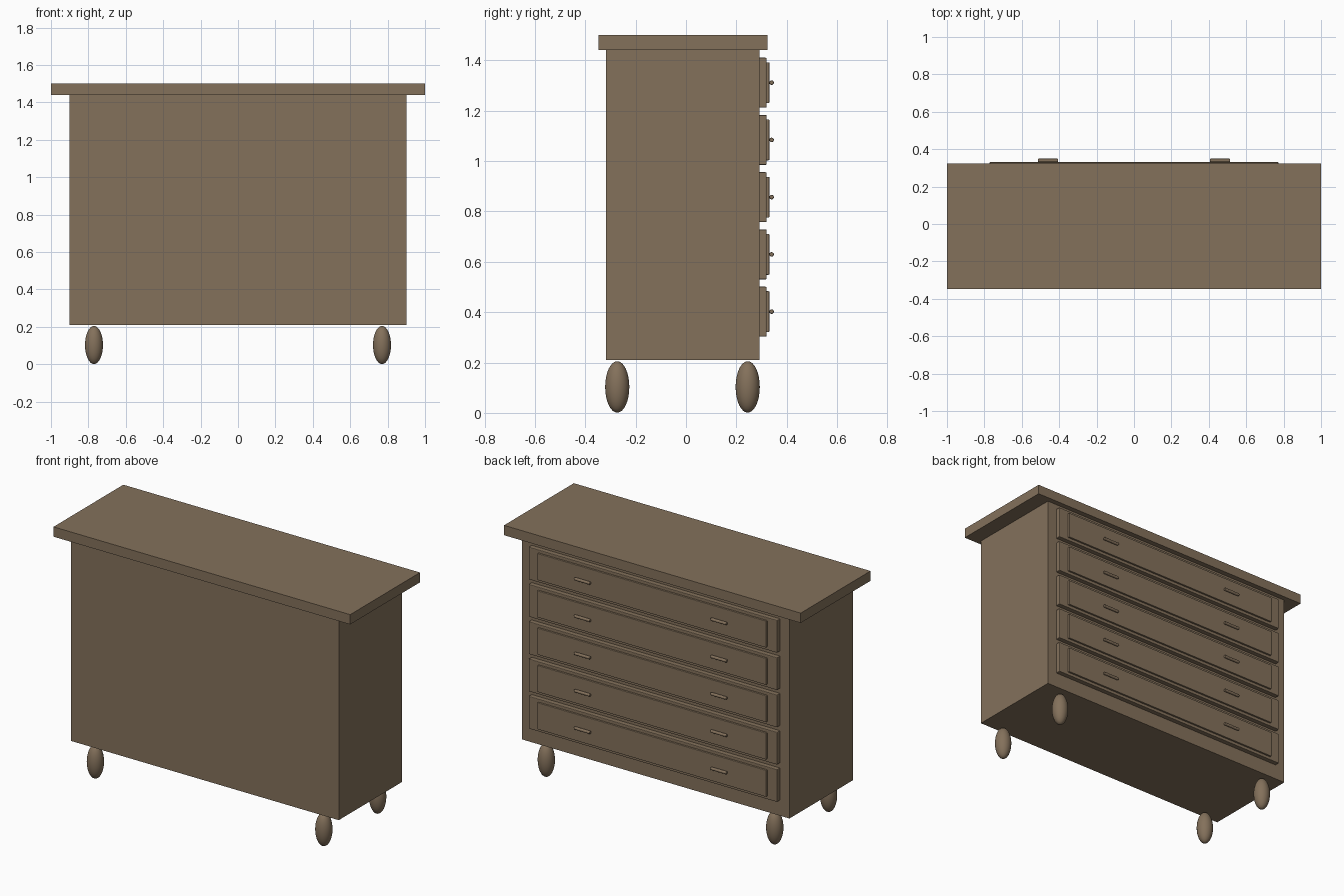
import bpy, bmesh
from mathutils import Matrix, Vector

if "Cube" in bpy.data.objects:
    bpy.data.objects.remove(bpy.data.objects["Cube"])

wood = bpy.data.materials.new("brown wood")
wood.diffuse_color = (0.23, 0.165, 0.105, 1)
wood.use_nodes = True
wood.node_tree.nodes["Principled BSDF"].inputs["Base Color"].default_value = wood.diffuse_color


def finish(name, bm, smooth=False):
    mesh = bpy.data.meshes.new(name)
    for f in bm.faces:
        f.smooth = smooth
    bm.to_mesh(mesh)
    bm.free()
    mesh.materials.append(wood)
    ob = bpy.data.objects.new(name, mesh)
    bpy.context.collection.objects.link(ob)
    return ob


def box(name, lo, hi, bevel=0):
    lo, hi = Vector(lo), Vector(hi)
    bm = bmesh.new()
    m = Matrix.Translation((lo + hi) / 2) @ Matrix.Diagonal((*(hi - lo), 1))
    bmesh.ops.create_cube(bm, size=1, matrix=m)
    if bevel:
        bmesh.ops.bevel(bm, geom=bm.edges[:], offset=bevel, segments=2,
                        profile=0.5, affect='EDGES')
    return finish(name, bm)


def foot(name, x, y):
    bm = bmesh.new()
    m = Matrix.Translation((x, y, 0.103)) @ Matrix.Diagonal((0.048, 0.048, 0.102, 1))
    bmesh.ops.create_uvsphere(bm, u_segments=32, v_segments=16, radius=1, matrix=m)
    return finish(name, bm, True)


def handle(name, x, z):
    bm = bmesh.new()
    m = Matrix.Translation((x, 0.34, z)) @ Matrix.Rotation(1.570796, 4, 'Y')
    bmesh.ops.create_cone(bm, cap_ends=True, segments=16, radius1=0.009,
                          radius2=0.009, depth=0.108, matrix=m)
    ends = [e for e in bm.edges if any(len(f.verts) > 4 for f in e.link_faces)]
    bmesh.ops.bevel(bm, geom=ends, offset=0.004, segments=2, profile=0.5, affect='EDGES')
    return finish(name, bm)


# Carcass and overhanging top
box("cabinet_body", (-0.902, -0.318, 0.21), (0.902, 0.292, 1.44))
box("table_top", (-1, -0.348, 1.44), (1, 0.324, 1.5))

# Egg-shaped feet
for side, sx in (("left", -1), ("right", 1)):
    foot(f"front_foot_{side}", sx * 0.77, -0.273)
    foot(f"back_foot_{side}", sx * 0.77, 0.245)

# Five drawers on the +y side, each with a raised panel and two handles
for i in range(5):
    z = 0.402 + i * 0.2273
    box(f"drawer_{i + 1}", (-0.838, 0.28, z - 0.099), (0.838, 0.32, z + 0.099), 0.004)
    box(f"drawer_panel_{i + 1}", (-0.772, 0.31, z - 0.081), (0.772, 0.331, z + 0.081), 0.003)
    for side, sx in (("left", -1), ("right", 1)):
        handle(f"handle_{i + 1}_{side}", sx * 0.46, z)
